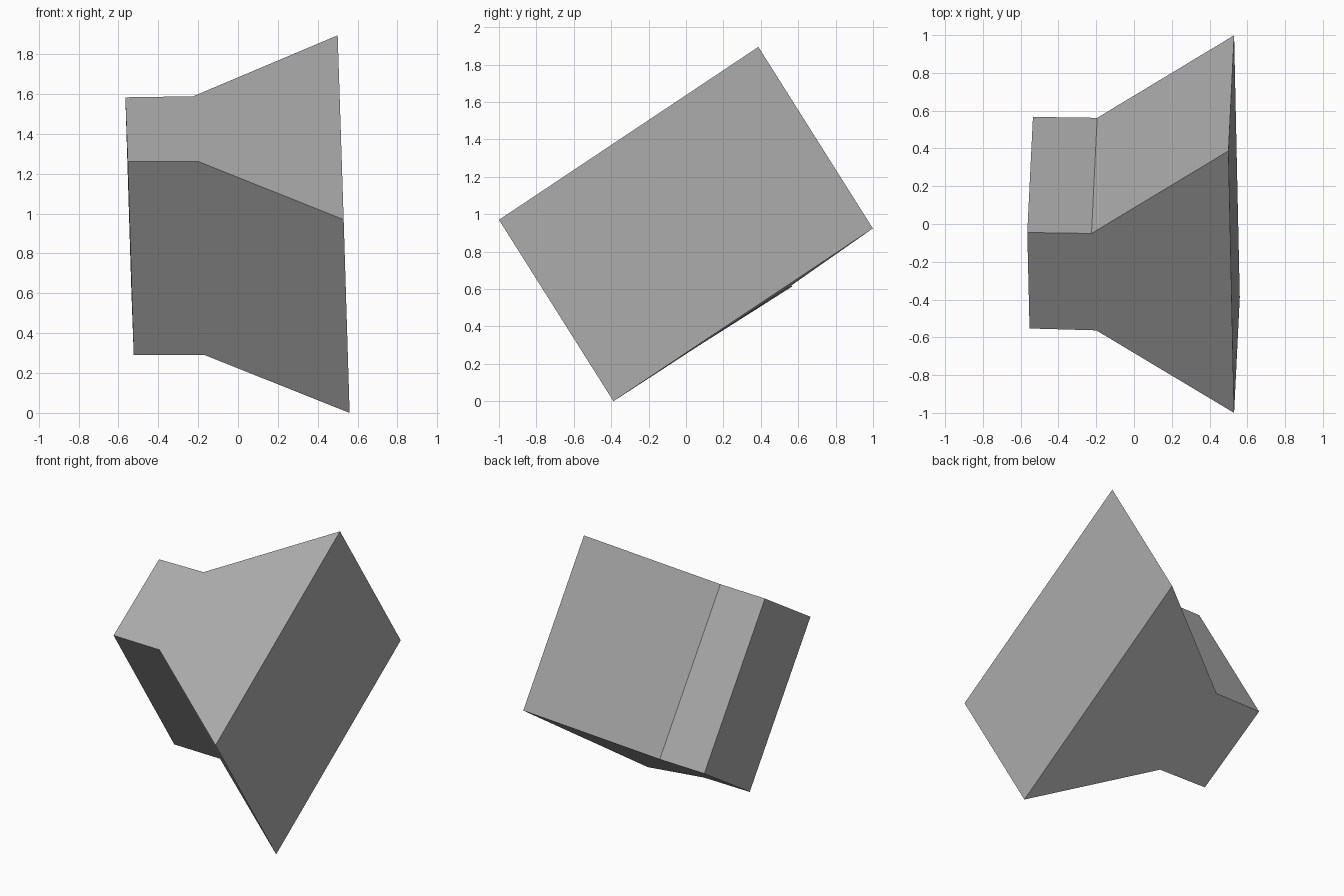
import bpy, bmesh
from mathutils import Vector

if "Cube" in bpy.data.objects:
    bpy.data.objects.remove(bpy.data.objects["Cube"])

grey = bpy.data.materials.new("mid grey")
grey.diffuse_color = (0.40, 0.405, 0.40, 1)
grey.use_nodes = True
grey.node_tree.nodes["Principled BSDF"].inputs["Base Color"].default_value = grey.diffuse_color

# Six-sided flared profile: wide face, slope to neck, small block end
profile = [
    (0.50, 0.387, 1.896), (-0.225, -0.05, 1.59), (-0.565, -0.045, 1.585),
    (-0.553, -0.553, 1.263), (-0.20, -0.563, 1.263), (0.53, -1.0, 0.972),
]
sweep = Vector((0.03, 0.612, -0.97))  # tilted extrusion direction

bm = bmesh.new()
face = bm.faces.new([bm.verts.new(p) for p in profile])
ext = bmesh.ops.extrude_face_region(bm, geom=[face], use_keep_orig=True)
moved = [g for g in ext["geom"] if isinstance(g, bmesh.types.BMVert)]
bmesh.ops.translate(bm, verts=moved, vec=sweep)
bmesh.ops.recalc_face_normals(bm, faces=bm.faces)

# Rest the lowest corner on the ground
low = min(v.co.z for v in bm.verts)
bmesh.ops.translate(bm, verts=bm.verts, vec=(0, 0, -low))

mesh = bpy.data.meshes.new("flared_block")
bm.to_mesh(mesh)
bm.free()
mesh.materials.append(grey)
bpy.context.collection.objects.link(bpy.data.objects.new("flared_block", mesh))
